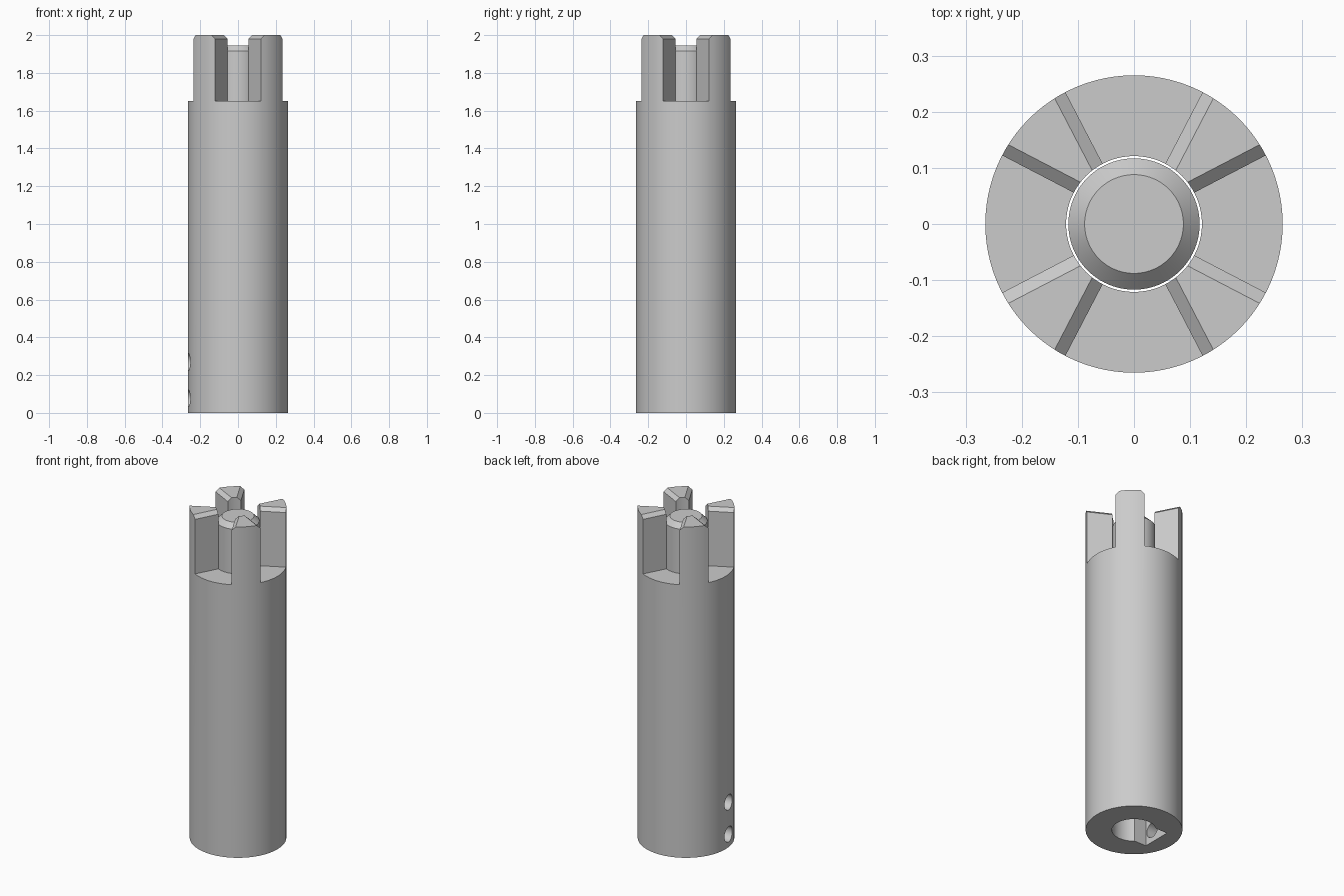
import bpy, bmesh, math
from mathutils import Matrix, Vector

cube = bpy.data.objects.get("Cube")
if cube:
    bpy.data.objects.remove(cube, do_unlink=True)

HEIGHT, SHOULDER = 2.0, 1.65
OUTER, BORE = 0.265, 0.121

steel = bpy.data.materials.new("grey_steel")
steel.use_nodes = True
colour = (0.6, 0.6, 0.6, 1)
steel.diffuse_color = colour
steel.node_tree.nodes["Principled BSDF"].inputs["Base Color"].default_value = colour


def finish(name, bm):
    bmesh.ops.recalc_face_normals(bm, faces=bm.faces)
    mesh = bpy.data.meshes.new(name)
    bm.to_mesh(mesh)
    bm.free()
    mesh.materials.append(steel)
    obj = bpy.data.objects.new(name, mesh)
    bpy.context.collection.objects.link(obj)
    return obj


def cylinder(name, radius, start, end, segments=96):
    """Round bar between two points."""
    start, end = Vector(start), Vector(end)
    axis = end - start
    turn = axis.to_track_quat('Z', 'Y').to_matrix().to_4x4()
    bm = bmesh.new()
    bmesh.ops.create_cone(bm, cap_ends=True, segments=segments, radius1=radius,
                          radius2=radius, depth=axis.length,
                          matrix=Matrix.Translation((start + end) / 2) @ turn)
    return finish(name, bm)


def block(name, low, high):
    low, high = Vector(low), Vector(high)
    bm = bmesh.new()
    bmesh.ops.create_cube(bm, size=1, matrix=Matrix.Translation((low + high) / 2)
                          @ Matrix.Diagonal((*(high - low), 1)))
    return finish(name, bm)


def notch(angle):
    """Wedge between two teeth, flared at the top to chamfer their edges."""
    half = math.radians(27.5)
    bm = bmesh.new()
    rings = []
    for z, flare in ((SHOULDER, 0), (HEIGHT - 0.02, 0), (HEIGHT + 0.02, 0.044)):
        ring = []
        for x, side in ((0.05, -1), (0.35, -1), (0.35, 1), (0.05, 1)):
            y = side * (x * math.tan(half) + flare / math.cos(half))
            ring.append(bm.verts.new((x, y, z)))
        rings.append(ring)
    bm.faces.new(rings[0])
    bm.faces.new(rings[-1])
    for a, b in zip(rings, rings[1:]):
        for i in range(4):
            j = (i + 1) % 4
            bm.faces.new((a[i], a[j], b[j], b[i]))
    bm.transform(Matrix.Rotation(angle, 4, 'Z'))
    return finish("notch_cutter", bm)


def smooth(obj):
    bpy.ops.object.select_all(action='DESELECT')
    obj.select_set(True)
    bpy.context.view_layer.objects.active = obj
    bpy.ops.object.shade_smooth_by_angle(angle=math.radians(25))


def cut(obj, cutter):
    mod = obj.modifiers.new("cut", 'BOOLEAN')
    mod.operation, mod.solver, mod.object = 'DIFFERENCE', 'EXACT', cutter
    bpy.context.view_layer.objects.active = obj
    bpy.ops.object.modifier_apply(modifier=mod.name)
    bpy.data.objects.remove(cutter, do_unlink=True)


# Tubular body with four teeth on its upper end
body = cylinder("toothed_body", OUTER, (0, 0, 0), (0, 0, HEIGHT))
cut(body, cylinder("bore_cutter", BORE, (0, 0, -0.1), (0, 0, HEIGHT + 0.1)))
for quarter in range(4):
    cut(body, notch(quarter * math.pi / 2))

# Keyway beside the bore and two screw holes leading into it
cut(body, block("keyway_cutter", (-0.16, -0.09, -0.1), (0, 0.09, 0.4)))
for z in (0.077, 0.27):
    cut(body, cylinder("screw_hole_cutter", 0.046, (-0.4, -0.035, z),
                       (-0.1, -0.035, z), 32))
smooth(body)

# Loose centre pin with a chamfered tip
pin = cylinder("centre_pin", 0.117, (0, 0, 0.45), (0, 0, 1.945))
bm = bmesh.new()
bm.from_mesh(pin.data)
rim = [e for e in bm.edges if all(v.co.z > 1.9 for v in e.verts)]
bmesh.ops.bevel(bm, geom=rim, offset=0.029, segments=1, affect='EDGES')
bm.to_mesh(pin.data)
bm.free()
smooth(pin)
